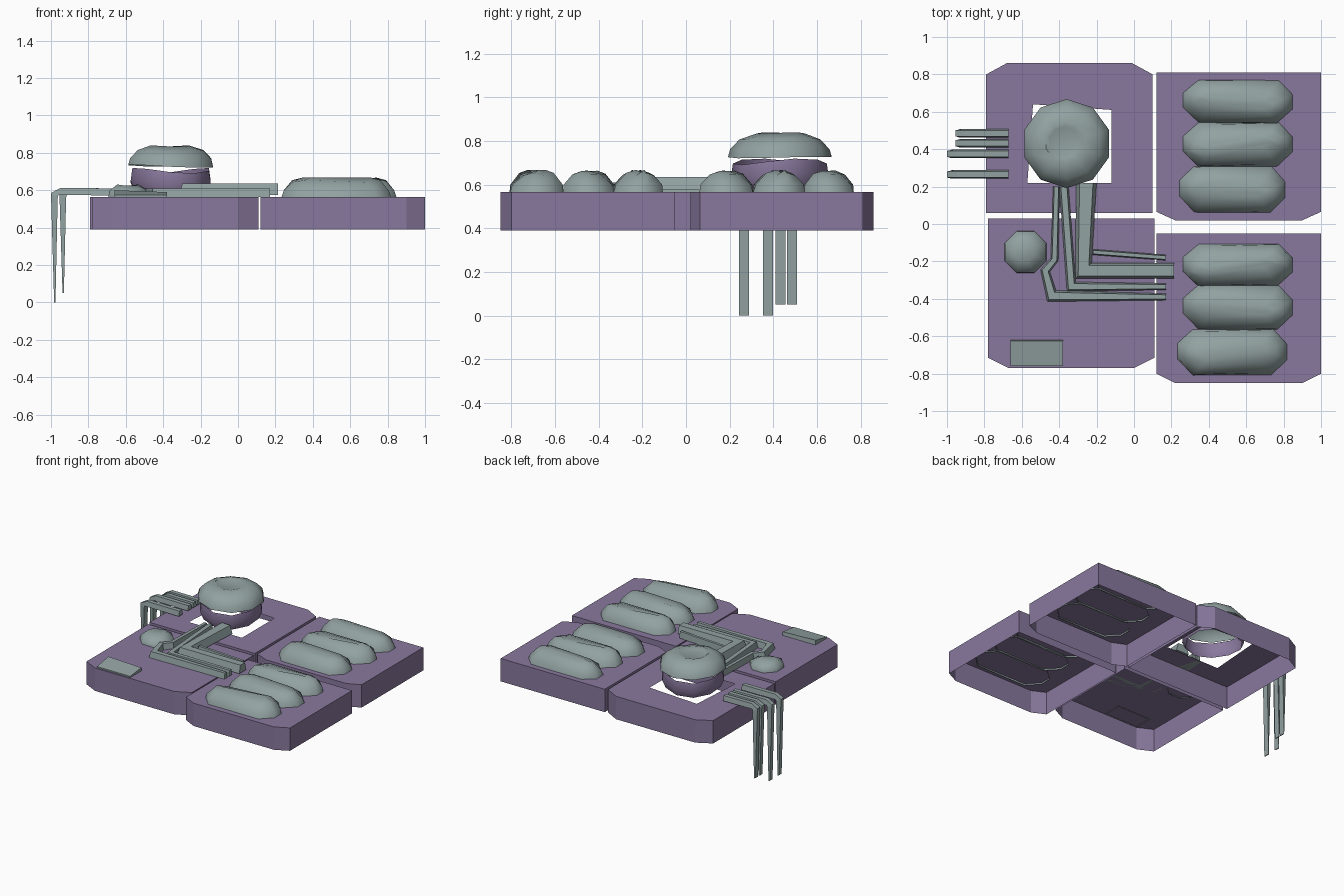
import bpy, bmesh, math
from mathutils import Vector

if "Cube" in bpy.data.objects:
    bpy.data.objects.remove(bpy.data.objects["Cube"])


def material(name, rgb):
    m = bpy.data.materials.new(name)
    m.diffuse_color = (*rgb, 1)
    m.use_nodes = True
    m.node_tree.nodes["Principled BSDF"].inputs["Base Color"].default_value = m.diffuse_color
    return m


PURPLE = material("purple", (0.25, 0.19, 0.34))
GREY = material("grey_green", (0.29, 0.36, 0.36))
Z0, Z1 = 0.39, 0.565


def finish(name, bm, mat, smooth=None):
    bmesh.ops.recalc_face_normals(bm, faces=bm.faces)
    me = bpy.data.meshes.new(name)
    bm.to_mesh(me)
    bm.free()
    me.materials.append(mat)
    ob = bpy.data.objects.new(name, me)
    bpy.context.collection.objects.link(ob)
    if smooth:
        bpy.ops.object.select_all(action='DESELECT')
        ob.select_set(True)
        bpy.context.view_layer.objects.active = ob
        bpy.ops.object.shade_smooth_by_angle(angle=math.radians(smooth))
    return ob


def loft(name, rings, mat, closed=True, top=True, bottom=False, smooth=None):
    """Bridge rings of points; optionally cap the two ends."""
    bm = bmesh.new()
    vs = [[bm.verts.new(p) for p in r] for r in rings]
    n = len(vs[0])
    for a, b in zip(vs, vs[1:]):
        for i in range(n if closed else n - 1):
            j = (i + 1) % n
            bm.faces.new((a[i], a[j], b[j], b[i]))
    if top:
        bm.faces.new(vs[-1])
    if bottom:
        bm.faces.new(vs[0][::-1])
    return finish(name, bm, mat, smooth)


def tile(name, outline, hole=None):
    """Slab shell, open underneath, with an optional hole in the top."""
    bm = bmesh.new()
    hi = [bm.verts.new((x, y, Z1)) for x, y in outline]
    lo = [bm.verts.new((x, y, Z0)) for x, y in outline]
    n = len(hi)
    for i in range(n):
        j = (i + 1) % n
        bm.faces.new((lo[i], lo[j], hi[j], hi[i]))
    if hole:
        edges = [bm.edges.get((hi[i], hi[(i + 1) % n])) for i in range(n)]
        hv = [bm.verts.new((x, y, Z1)) for x, y in hole]
        edges += [bm.edges.new((hv[i], hv[(i + 1) % 4])) for i in range(4)]
        bmesh.ops.triangle_fill(bm, edges=edges, use_beauty=True,
                                normal=(0, 0, 1))
    else:
        bm.faces.new(hi)
    finish(name, bm, mat=PURPLE)


def cut_rect(x0, x1, y0, y1, cx, cy, front):
    """Rectangle with its two front (or back) corners cut off."""
    if front:
        return [(x0, y1), (x0, y0 + cy), (x0 + cx, y0), (x1 - cx, y0),
                (x1, y0 + cy), (x1, y1)]
    return [(x0, y0), (x1, y0), (x1, y1 - cy), (x1 - cx, y1),
            (x0 + cx, y1), (x0, y1 - cy)]


# Four floor slabs
tile("slab_back_left", cut_rect(-.79, .10, .06, .86, .11, .06, False),
     [(-.57, .22), (-.12, .22), (-.12, .61), (-.54, .64)])
tile("slab_back_right", cut_rect(.12, 1, .02, .81, .10, .045, True))
tile("slab_front_left", cut_rect(-.78, .11, -.77, .03, .11, .055, True))
tile("slab_front_right", cut_rect(.12, 1, -.85, -.05, .10, .05, True))


# Elongated lumpy cushions, three on each right-hand slab
def cushion(name, x0, x1, y, half, lean):
    cx, hx = (x0 + x1) / 2, (x1 - x0) / 2
    shape = [(-1, -.3), (-.72, -1), (.72, -1), (1, -.35),
             (1, .35), (.75, 1), (-.72, 1), (-1, .4)]
    rings = []
    for k, (sx, sy, z) in enumerate([(1, 1, .555), (.95, .92, .60),
                                     (.80, .55, .648), (.62, .2, .662)]):
        rings.append([(cx + u * hx * sx, y + v * half * sy + lean * u * k / 3,
                       z + .006 * (k > 1) * math.sin(3 * i + y * 20))
                      for i, (u, v) in enumerate(shape)])
    loft(name, rings, GREY, smooth=60)


for i, c in enumerate([(.26, .85, .655, .115, -.02), (.26, .85, .425, .12, .02),
                       (.24, .81, .185, .125, -.015), (.26, .85, -.22, .115, .02),
                       (.26, .85, -.445, .12, -.02),
                       (.23, .82, -.685, .125, .02)]):
    cushion(f"cushion_{i + 1}", *c)


# Round ring and domed lid over the hole
def circle(cx, cy, r, z, n, wave=0.0, tilt=0.0):
    return [(cx + r * math.cos(a), cy + r * math.sin(a),
             z + wave * math.sin(2 * a + .6) + tilt * math.cos(a))
            for a in (2 * math.pi * (i + .5) / n for i in range(n))]


loft("lid_collar", [circle(-.36, .43, .20, .585, 10, .01),
                    circle(-.36, .43, .225, .64, 10, .012),
                    circle(-.36, .43, .215, .705, 10, .015)],
     PURPLE, top=False, smooth=60)
loft("lid_dome", [circle(-.36, .43, .238, .728, 10, .004, -.006),
                  circle(-.36, .43, .228, .765, 10, .006),
                  circle(-.36, .43, .185, .81, 10, .005),
                  circle(-.365, .435, .11, .836, 10, .003),
                  circle(-.37, .435, .085, .825, 10)], GREY, smooth=50)


# Bent strips running from the lid across the front left slab
def strip(name, path, widths, z, h):
    pts = [Vector(p) for p in path]
    rings = []
    for i, p in enumerate(pts):
        d0 = (p - pts[i - 1]).normalized() if i else None
        d1 = (pts[i + 1] - p).normalized() if i < len(pts) - 1 else None
        d0, d1 = d0 or d1, d1 or d0
        t = (d0 + d1).normalized()
        side = Vector((-t.y, t.x)) / max(.5, t.dot(d0)) * widths[i] / 2
        rings.append([(*(p + side * s), zz) for s, zz in
                      ((-1, z), (-.65, z + h), (.65, z + h), (1, z))])
    loft(name, rings, GREY, closed=True, bottom=True)


strip("strip_wide", [(-.255, .22), (-.27, -.25), (.215, -.25)],
      [.11, .085, .085], .575, .06)
strip("strip_middle", [(-.375, .20), (-.335, -.335), (.17, -.335)],
      [.05, .05, .035], .565, .045)
strip("strip_outer", [(-.415, .20), (-.425, -.19), (-.475, -.25),
                      (-.44, -.385), (.17, -.39)],
      [.035, .04, .045, .06, .035], .565, .045)
strip("strip_short", [(-.22, -.15), (.17, -.18)], [.03, .03], .57, .05)

# Rounded stub and thin plate on the front left slab
loft("round_stub", [circle(-.58, -.15, .122, .56, 8),
                    circle(-.58, -.15, .118, .592, 8, .004),
                    circle(-.59, -.14, .06, .625, 8, .006)], GREY, smooth=60)
loft("thin_plate", [[(-.66, -.76, .56), (-.38, -.76, .56),
                     (-.38, -.62, .56), (-.66, -.62, .56)],
                    [(-.66, -.76, .575), (-.38, -.76, .575),
                     (-.38, -.625, .59), (-.66, -.625, .60)]], GREY)

# Four hooked prongs hanging over the left side
for i, (y, xo, tip) in enumerate([(.265, -1.0, 0), (.375, -1.0, 0),
                                  (.432, -.955, .05), (.485, -.955, .05)]):
    w = .023
    sections = [((-.67, .572), (-.67, .61)), ((xo + .04, .575), (xo + .05, .612)),
                ((xo + .036, .56), (xo, .585)),
                ((xo + .024, tip), (xo + .017, tip))]
    loft(f"prong_{i + 1}",
         [[(a[0], y - w, a[1]), (a[0], y + w, a[1]),
           (b[0], y + w * .7, b[1]), (b[0], y - w * .7, b[1])]
          for a, b in sections], GREY, bottom=True)
